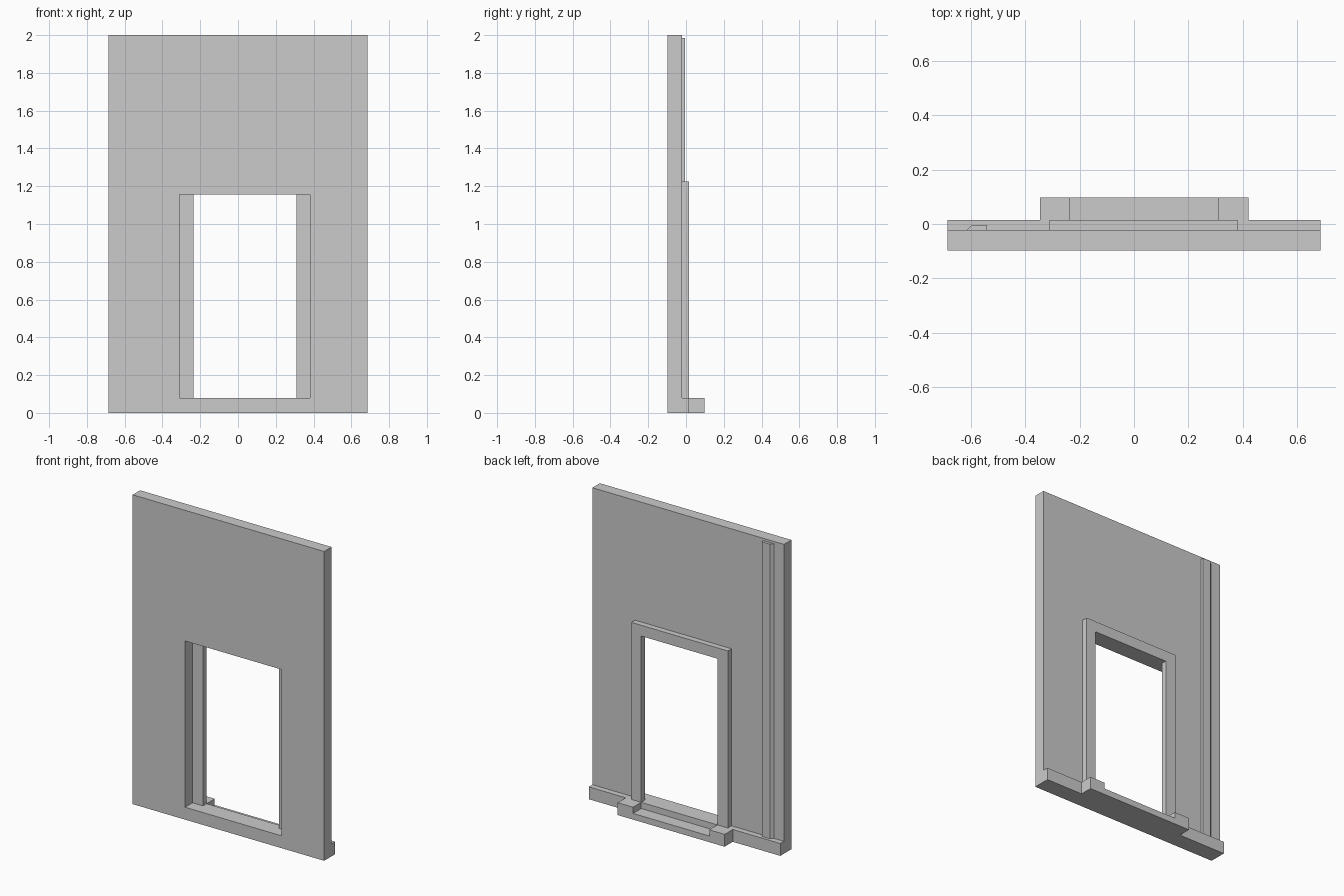
import bpy, bmesh
from mathutils import Vector

if "Cube" in bpy.data.objects:
    bpy.data.objects.remove(bpy.data.objects["Cube"])

FRONT, WALL_BACK, TRIM_BACK, STEP_BACK = -0.098, -0.022, 0.015, 0.098
HALF, BASE_H = 0.685, 0.08


def finish(name, bm):
    bmesh.ops.recalc_face_normals(bm, faces=bm.faces[:])
    mesh = bpy.data.meshes.new(name)
    bm.to_mesh(mesh)
    bm.free()
    ob = bpy.data.objects.new(name, mesh)
    bpy.context.collection.objects.link(ob)
    return ob


def prism(name, points, axis, lo, hi):
    """Extrude an outline along y (points are x,z) or z (points are x,y)."""
    bm = bmesh.new()
    place = (lambda a, b: (a, lo, b)) if axis == 'y' else (lambda a, b: (a, b, lo))
    face = bm.faces.new([bm.verts.new(place(a, b)) for a, b in points])
    out = bmesh.ops.extrude_face_region(bm, geom=[face])['geom']
    move = Vector((0, hi - lo, 0)) if axis == 'y' else Vector((0, 0, hi - lo))
    bmesh.ops.translate(bm, vec=move,
                        verts=[v for v in out if isinstance(v, bmesh.types.BMVert)])
    return finish(name, bm)


def rect(a0, a1, b0, b1):
    return [(a0, b0), (a1, b0), (a1, b1), (a0, b1)]


def panel_with_hole(name, outer, inner, y0, y1):
    bm = bmesh.new()
    rings = [[bm.verts.new((x, y, z)) for x, z in pts]
             for y in (y0, y1) for pts in (outer, inner)]
    for a, b in ((0, 1), (1, 3), (3, 2), (2, 0)):
        for i in range(4):
            j = (i + 1) % 4
            bm.faces.new((rings[a][i], rings[a][j], rings[b][j], rings[b][i]))
    return finish(name, bm)


# wall panel with door opening
panel_with_hole("wall_panel", rect(-HALF, HALF, 0, 2.0),
                rect(-0.31, 0.38, BASE_H, 1.155), FRONT, WALL_BACK)

# door frame on the back: two jambs and a lintel
prism("door_frame",
      [(-0.31, BASE_H), (-0.31, 1.225), (0.38, 1.225), (0.38, BASE_H),
       (0.31, BASE_H), (0.31, 1.155), (-0.235, 1.155), (-0.235, BASE_H)],
      'y', WALL_BACK, TRIM_BACK)

# base ledge with a block either side of the doorway
prism("base_ledge",
      [(-HALF, WALL_BACK), (HALF, WALL_BACK), (HALF, TRIM_BACK),
       (0.42, TRIM_BACK), (0.42, STEP_BACK), (0.31, STEP_BACK), (0.31, TRIM_BACK),
       (-0.235, TRIM_BACK), (-0.235, STEP_BACK), (-0.345, STEP_BACK),
       (-0.345, TRIM_BACK), (-HALF, TRIM_BACK)],
      'z', 0, BASE_H)

# lower doorstep between the blocks
prism("doorstep", rect(-0.235, 0.31, TRIM_BACK, STEP_BACK), 'z', 0, 0.04)

# vertical strip with one bevelled side
prism("wall_strip",
      [(-0.615, WALL_BACK), (-0.54, WALL_BACK), (-0.54, -0.004), (-0.597, -0.004)],
      'z', BASE_H, 1.985)
